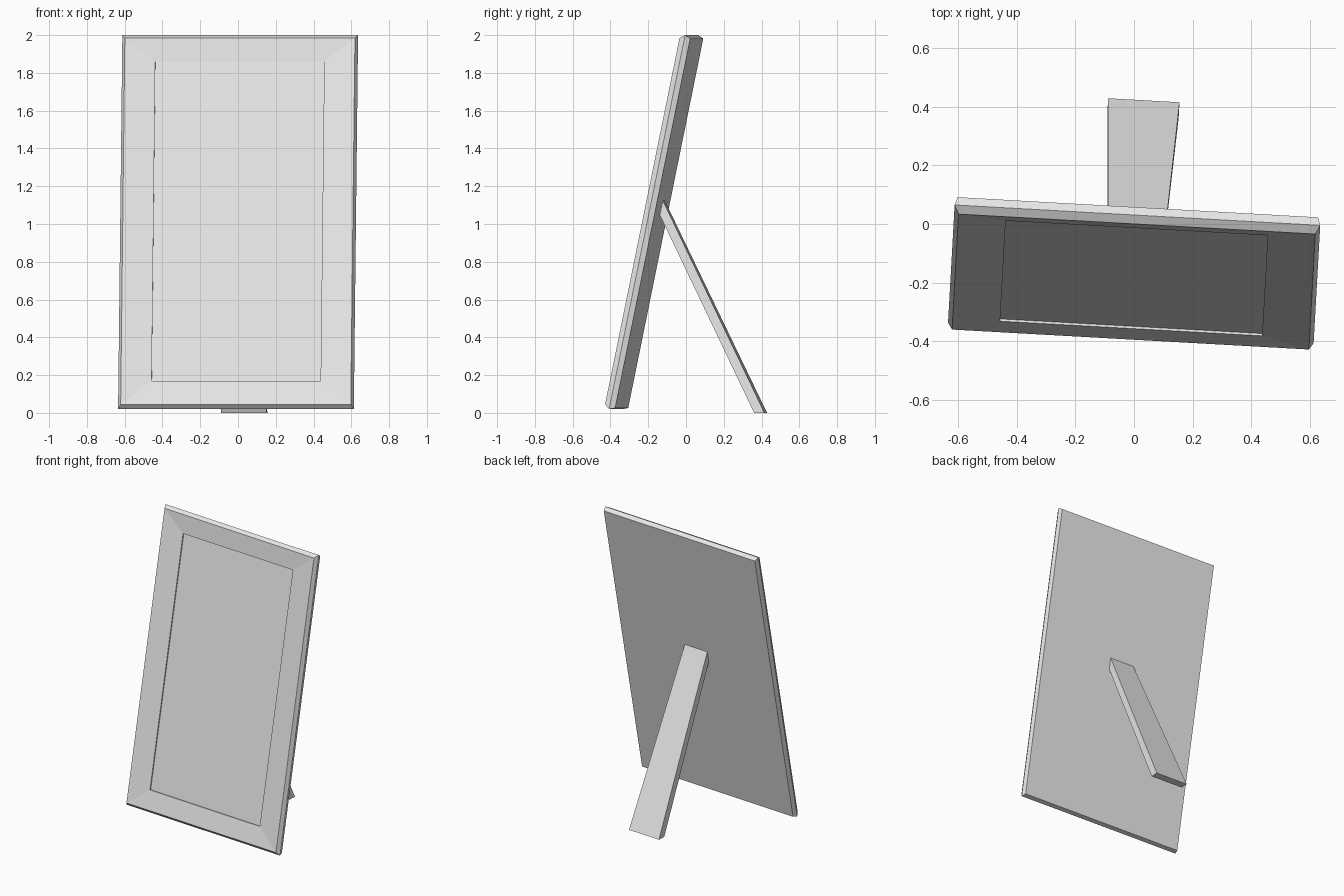
import bpy
import bmesh
from math import radians
from mathutils import Matrix, Vector

cube = bpy.data.objects.get("Cube")
if cube:
    bpy.data.objects.remove(cube, do_unlink=True)

# Single plain grey material
grey = bpy.data.materials.new("light_grey")
grey.use_nodes = True
colour = (0.8, 0.8, 0.8, 1.0)
grey.diffuse_color = colour
for node in grey.node_tree.nodes:
    if node.type == 'BSDF_PRINCIPLED':
        node.inputs["Base Color"].default_value = colour

# The whole stand is turned slightly; the frame also leans back
TURN = Matrix.Translation((0.01, 0, 0)) @ Matrix.Rotation(radians(-3.2), 4, 'Z')
LEAN = TURN @ Matrix.Translation((0, -0.395, 0.045)) @ Matrix.Rotation(radians(-11.5), 4, 'X')


def rectangle(half_width, bottom, top, depth):
    """Upright rectangle, counter-clockwise as seen from the front."""
    return [Vector((x, depth, z)) for x, z in (
        (-half_width, bottom), (half_width, bottom),
        (half_width, top), (-half_width, top))]


def loft(name, loops, matrix, cap_first=True, cap_last=True):
    """Bridge a series of loops, back to front, into one flat-shaded object."""
    bm = bmesh.new()
    rings = [[bm.verts.new(matrix @ p) for p in loop] for loop in loops]
    for a, b in zip(rings, rings[1:]):
        for i in range(len(a)):
            j = (i + 1) % len(a)
            bm.faces.new((a[i], a[j], b[j], b[i]))
    if cap_first:
        bm.faces.new(rings[0][::-1])
    if cap_last:
        bm.faces.new(rings[-1])
    mesh = bpy.data.meshes.new(name)
    bm.to_mesh(mesh)
    bm.free()
    mesh.materials.append(grey)
    obj = bpy.data.objects.new(name, mesh)
    bpy.context.collection.objects.link(obj)
    return obj


# Frame: flat back, bevelled edge, rim sloping inward, small step to the picture
frame_loops = [
    rectangle(0.616, -0.008, 1.988, 0.057),
    rectangle(0.625, -0.02, 2.0, 0.027),
    rectangle(0.61, 0.0, 1.98, 0.0),
    rectangle(0.448, 0.13, 1.853, 0.012),
    rectangle(0.448, 0.13, 1.853, 0.02),
]
loft("picture_frame", frame_loops, LEAN, cap_last=False)

# Picture panel set at the bottom of the step
loft("picture_panel", [rectangle(0.448, 0.13, 1.853, 0.02)], LEAN, cap_first=False)


# Easel leg: widens towards a foot cut flat on the ground
def leg_section(half_width, front, back):
    return [Vector((x, y, z)) for x, (y, z) in (
        (-half_width, front), (half_width, front),
        (half_width, back), (-half_width, back))]


loft("easel_leg", [
    leg_section(0.122, (0.368, 0.0), (0.423, 0.0)),
    leg_section(0.092, (-0.135, 1.05), (-0.118, 1.125)),
][::1], TURN)

# Keep the leg's faces pointing outward
leg = bpy.data.objects["easel_leg"]
bm = bmesh.new()
bm.from_mesh(leg.data)
bmesh.ops.recalc_face_normals(bm, faces=bm.faces)
bm.to_mesh(leg.data)
bm.free()
